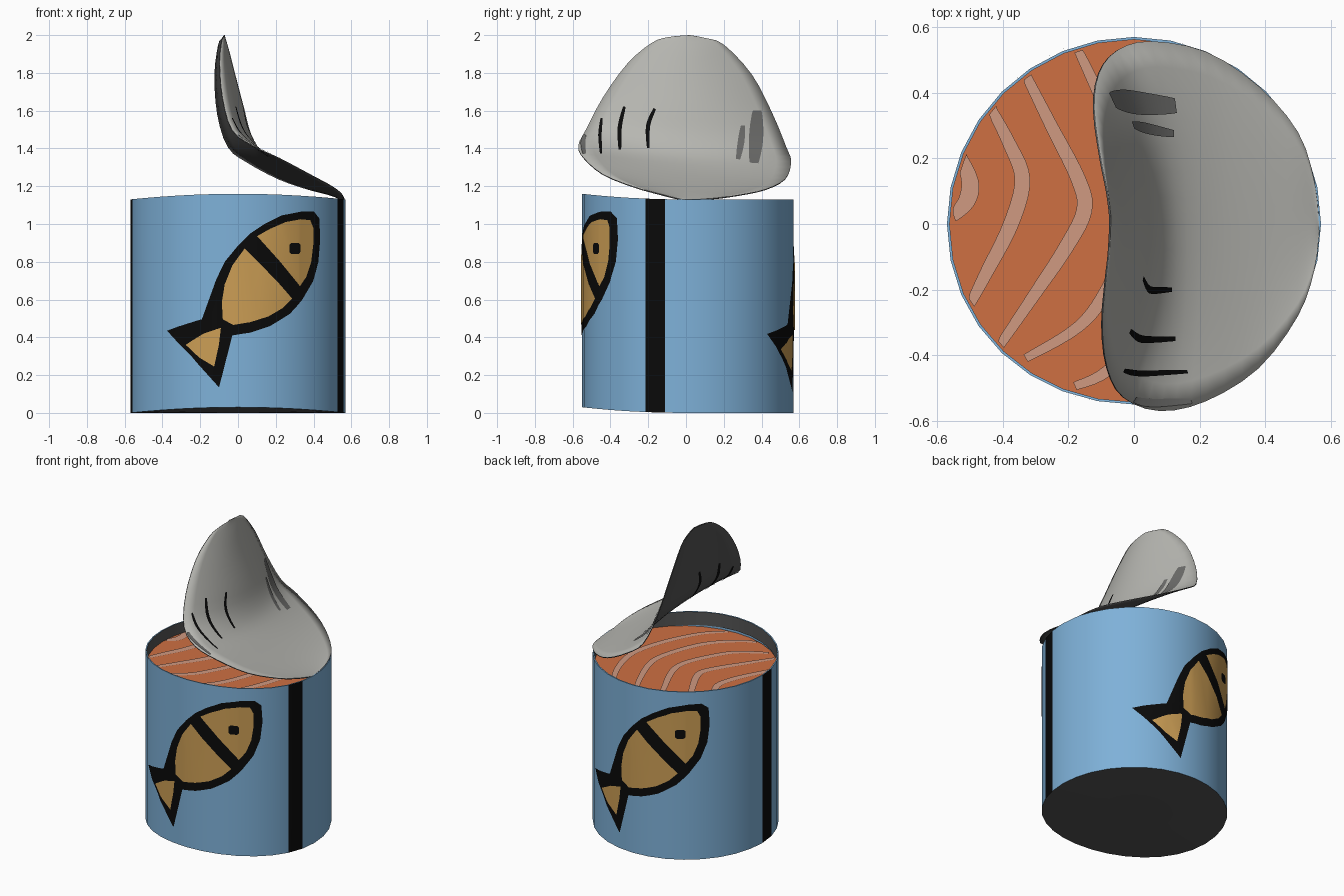
import bpy, bmesh, math
from mathutils import Vector
from mathutils.bvhtree import BVHTree

if "Cube" in bpy.data.objects:
    bpy.data.objects.remove(bpy.data.objects["Cube"])

R, H, SIDES = 0.57, 1.13, 32
STEP = 2 * math.pi / SIDES


def material(name, r, g, b):
    m = bpy.data.materials.new(name)
    m.diffuse_color = (r, g, b, 1)
    m.use_nodes = True
    m.node_tree.nodes["Principled BSDF"].inputs["Base Color"].default_value = m.diffuse_color
    return m


BLUE = material("can_blue", 0.21, 0.44, 0.69)
BLACK = material("print_black", 0.003, 0.003, 0.003)
GOLD = material("fish_gold", 0.60, 0.34, 0.09)
DARK = material("dark_metal", 0.09, 0.09, 0.09)
LIGHT = material("lid_grey", 0.47, 0.47, 0.44)
SHADE = material("lid_mark_grey", 0.15, 0.15, 0.145)
SALMON = material("salmon_orange", 0.62, 0.16, 0.055)
FAT = material("salmon_pink", 0.63, 0.32, 0.22)


def bend(p, lift=0.03):
    """The front of the can is raised and pressed in slightly."""
    k = (max(0.0, -p[1]) / R) ** 2
    return Vector((p[0], p[1] + 0.02 * k, p[2] + lift * k))


def make(name, verts, faces, mats, index=None):
    me = bpy.data.meshes.new(name)
    me.from_pydata([tuple(v) for v in verts], [], faces)
    for m in mats:
        me.materials.append(m)
    if index:
        for p, i in zip(me.polygons, index):
            p.material_index = i
    ob = bpy.data.objects.new(name, me)
    bpy.context.collection.objects.link(ob)
    bpy.ops.object.select_all(action='DESELECT')
    ob.select_set(True)
    bpy.context.view_layer.objects.active = ob
    bpy.ops.object.shade_smooth_by_angle()
    return ob


def smooth(pts, n):
    """Catmull-Rom curve through points of any dimension."""
    out = []
    for i in range(len(pts) - 1):
        a, b, c, d = (pts[max(0, i - 1)], pts[i], pts[i + 1], pts[min(len(pts) - 1, i + 2)])
        for k in range(n):
            t = k / n
            out.append(tuple(0.5 * (2 * q + (r - p) * t + (2 * p - 5 * q + 4 * r - s) * t * t
                                    + (3 * q - p - 3 * r + s) * t ** 3)
                             for p, q, r, s in zip(a, b, c, d)))
    out.append(tuple(pts[-1]))
    return out


def ribbon(pts, width, place, taper=0.6):
    """Flat strip along a 2D path; place() puts each 2D point on a surface."""
    path = [Vector(p) for p in smooth(pts, 5)]
    verts = []
    for i, p in enumerate(path):
        d = (path[min(i + 1, len(path) - 1)] - path[max(i - 1, 0)]).normalized()
        w = width / 2 * (taper + (1 - taper) * math.sin(math.pi * i / (len(path) - 1)))
        side = Vector((-d.y, d.x)) * w
        verts += [place(p + side), place(p - side)]
    faces = [(2 * i, 2 * i + 1, 2 * i + 3, 2 * i + 2) for i in range(len(path) - 1)]
    return verts, faces


# can: bottom, wall with two black stripes, rim and inner wall
profile = [(R, 0), (R, H), (R - 0.008, H), (R - 0.008, 1.04)]
verts, faces, index = [], [], []
for r, z in profile:
    verts += [bend((r * math.cos(i * STEP), r * math.sin(i * STEP), z)) for i in range(SIDES)]
verts.append(Vector((0, 0, 0)))
for i in range(SIDES):
    j = (i + 1) % SIDES
    faces.append((len(verts) - 1, j, i))
    index.append(2)
    for k in range(3):
        faces.append((k * SIDES + i, k * SIDES + j, (k + 1) * SIDES + j, (k + 1) * SIDES + i))
        index.append(2 if k == 2 else 1 if k == 0 and i in (SIDES // 2, SIDES - 2) else 0)
make("can", verts, faces, [BLUE, BLACK, DARK], index)

# salmon filling and its fat lines
rs = R - 0.007
verts = [bend((rs * math.cos(i * STEP), rs * math.sin(i * STEP), 1.055), 0) for i in range(SIDES)]
make("salmon", verts, [tuple(range(SIDES))], [SALMON])


def on_salmon(p):
    if p.length > 0.553:
        p = p * (0.553 / p.length)
    return bend((p.x, p.y, 1.06), 0)


fat_lines = [
    ([(-.33, .455), (-.255, .305), (-.17, .137), (-.152, .04), (-.21, -.076), (-.30, -.213), (-.41, -.38)], .048),
    ([(-.44, .36), (-.38, .245), (-.34, .135), (-.375, 0), (-.45, -.15), (-.50, -.25)], .048),
    ([(-.53, .21), (-.50, .13), (-.51, .07), (-.555, .02)], .055),
    ([(-.17, .53), (-.10, .38), (0, .15), (.01, 0), (-.08, -.20), (-.17, -.32), (-.33, -.42)], .045),
    ([(0, .55), (.10, .35), (.18, .12), (.17, -.05), (.07, -.30), (-.08, -.46), (-.18, -.51)], .045),
    ([(.20, .50), (.30, .30), (.35, .08), (.30, -.15), (.18, -.40), (.05, -.54)], .045),
]
for n, (pts, w) in enumerate(fat_lines):
    v, f = ribbon(pts, w, on_salmon)
    make("fat_line_%d" % n, v, [q[::1] for q in f], [FAT])


# printed fish, drawn in front view (x, z) and wrapped onto the wall, front and back
def wrap(name, pts, mat, off, turn):
    bm = bmesh.new()
    flat = []
    for x, z in pts:
        a = math.asin(x / R)
        flat.append(bm.verts.new((a, 0, z - 0.03 * math.cos(a) ** 2)))
    bm.faces.new(flat)
    bmesh.ops.triangulate(bm, faces=bm.faces[:])
    for k in range(-6, 7):
        bmesh.ops.bisect_plane(bm, geom=bm.verts[:] + bm.edges[:] + bm.faces[:],
                               plane_co=(k * STEP, 0, 0), plane_no=(1, 0, 0))
    bmesh.ops.recalc_face_normals(bm, faces=bm.faces[:])
    for f in bm.faces:
        f.normal_update()
        if f.normal.y > 0:
            f.normal_flip()
    for v in bm.verts:
        a = v.co.x
        mid = (math.floor(a / STEP) + 0.5) * STEP
        r = R * math.cos(STEP / 2) / math.cos(a - mid) + off
        a += turn - math.pi / 2
        v.co = bend((r * math.cos(a), r * math.sin(a), v.co.z))
    bm.verts.index_update()
    make(name, [v.co for v in bm.verts], [[v.index for v in f.verts] for f in bm.faces], [mat])
    bm.free()


outline = [(-.14, .515), (-.14, .61), (-.115, .705), (-.07, .80), (0, .885), (.065, .95), (.14, 1.0),
           (.23, 1.045), (.33, 1.065), (.40, 1.065), (.43, 1.03), (.435, .92), (.425, .80), (.395, .695),
           (.34, .60), (.275, .525), (.17, .46), (.065, .425), (-.03, .41), (-.10, .135), (-.255, .31),
           (-.375, .435), (-.175, .50)]
head = [(.10, .935), (.17, .975), (.25, 1.01), (.33, 1.025), (.38, 1.02), (.395, .98), (.395, .89),
        (.385, .80), (.36, .72), (.325, .67)]
body = [(.035, .87), (.285, .605), (.235, .555), (.16, .51), (.065, .48), (-.025, .465), (-.08, .495),
        (-.085, .585), (-.07, .68), (-.03, .78)]
tail = [(-.275, .36), (-.18, .42), (-.09, .45), (-.10, .36), (-.125, .245), (-.20, .29)]
eye = [(.28, .84), (.315, .84), (.325, .85), (.325, .89), (.315, .90), (.28, .90), (.27, .89), (.27, .85)]
for where, turn in (("front", 0), ("back", math.pi)):
    for part, pts, mat, off in (("outline", outline, BLACK, .003), ("head", head, GOLD, .006),
                                ("body", body, GOLD, .006), ("tail", tail, GOLD, .006),
                                ("eye", eye, BLACK, .009)):
        wrap("%s_fish_%s" % (where, part), pts, mat, off, turn)

# peeled lid: stations from hinge to tip as front edge, middle, back edge
stations = [
    (.565, -.02, 1.13, .565, -.02, 1.13, .565, -.02, 1.13),
    (.55, -.14, 1.16, .55, 0, 1.137, .55, .13, 1.135),
    (.50, -.28, 1.20, .50, 0, 1.16, .50, .28, 1.155),
    (.38, -.44, 1.265, .38, 0, 1.215, .38, .42, 1.185),
    (.22, -.54, 1.35, .24, 0, 1.29, .22, .525, 1.24),
    (.08, -.57, 1.415, .13, 0, 1.37, .05, .557, 1.33),
    (-.03, -.53, 1.50, .07, 0, 1.47, -.05, .53, 1.41),
    (-.08, -.44, 1.67, .035, 0, 1.60, -.105, .46, 1.58),
    (-.095, -.31, 1.85, -.01, 0, 1.77, -.12, .35, 1.79),
    (-.085, -.18, 1.96, -.045, 0, 1.91, -.10, .20, 1.95),
    (-.075, -.09, 1.99, -.065, 0, 1.98, -.08, .10, 1.985),
    (-.07, .02, 2.0, -.07, .02, 2.0, -.07, .02, 2.0),
]
COLS = 14
rows = smooth(stations, 3)
verts, faces = [], []
for row in rows:
    a, b, c = Vector(row[0:3]), Vector(row[3:6]), Vector(row[6:9])
    for k in range(COLS + 1):
        t = 2 * k / COLS - 1
        verts.append(a * (t * (t - 1) / 2) + b * (1 - t * t) + c * (t * (t + 1) / 2))
for i in range(len(rows) - 1):
    for k in range(COLS):
        p, q = i * (COLS + 1) + k, (i + 1) * (COLS + 1) + k
        if i == 0:
            faces.append((p, q + 1, q))
        elif i == len(rows) - 2:
            faces.append((p, p + 1, q))
        else:
            faces.append((p, p + 1, q + 1, q))
tree = BVHTree.FromPolygons(verts, faces)
lid = make("lid", verts, faces, [LIGHT, DARK])
bm = bmesh.new()
bm.from_mesh(lid.data)
bmesh.ops.remove_doubles(bm, verts=bm.verts[:], dist=1e-5)
bm.to_mesh(lid.data)
bm.free()
mod = lid.modifiers.new("thickness", 'SOLIDIFY')
mod.thickness, mod.offset, mod.material_offset, mod.material_offset_rim = 0.006, -1, 1, 1


# crease marks on the lid, given in right view (y, z)
def on_lid(off):
    def place(p):
        hit, normal, _, _ = tree.ray_cast(Vector((3, p.x, p.y)), Vector((-1, 0, 0)))
        if hit is None:
            hit, normal, _, _ = tree.find_nearest(Vector((0, p.x, p.y)))
        return hit + normal * off
    return place


creases = [([(-.445, 1.56), (-.455, 1.47), (-.45, 1.37)], .018, BLACK),
           ([(-.325, 1.62), (-.35, 1.51), (-.35, 1.39)], .022, BLACK),
           ([(-.165, 1.61), (-.20, 1.52), (-.20, 1.40)], .022, BLACK),
           ([(.375, 1.60), (.37, 1.46), (.36, 1.32)], .075, SHADE),
           ([(.30, 1.52), (.29, 1.43), (.275, 1.34)], .035, SHADE),
           ([(-.535, 1.47), (-.545, 1.43), (-.54, 1.37)], .025, SHADE)]
for n, (pts, w, mat) in enumerate(creases):
    make("lid_crease_%d" % n, *ribbon(pts, w, on_lid(.004)), [mat])
    if mat is BLACK:
        make("lid_inner_crease_%d" % n, *ribbon(pts, w, on_lid(-.01)), [mat])
